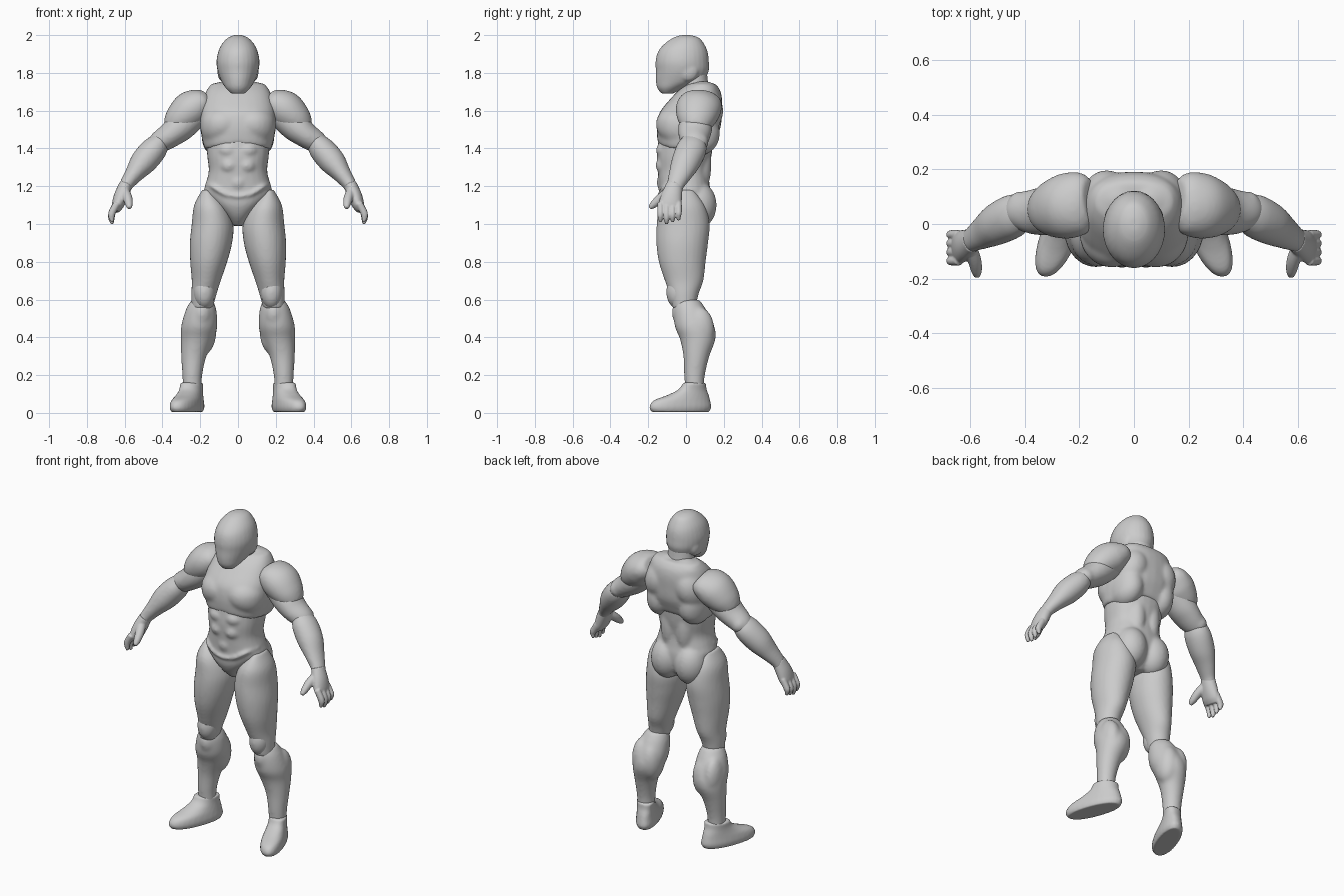
import bpy
import bmesh
import math
from mathutils import Vector, Matrix

default_cube = bpy.data.objects.get("Cube")
if default_cube:
    bpy.data.objects.remove(default_cube, do_unlink=True)

SIDES = 28

grey = bpy.data.materials.new("plain grey")
grey.use_nodes = True
grey.diffuse_color = (0.6, 0.6, 0.6, 1)
grey.node_tree.nodes["Principled BSDF"].inputs["Base Color"].default_value = grey.diffuse_color


def smooth_path(stations, steps=5):
    """Pass a smooth spline through tuples of any length."""
    points = [Vector(station) for station in stations]
    last = len(points) - 1
    path = []
    for i in range(last):
        before, start = points[max(i - 1, 0)], points[i]
        end, after = points[i + 1], points[min(i + 2, last)]
        for step in range(steps):
            t = step / steps
            leave, arrive = (end - before) / 2, (after - start) / 2
            bend = (end - start) * 3 - leave * 2 - arrive
            settle = (start - end) * 2 + leave + arrive
            path.append(start + leave * t + bend * t * t + settle * t ** 3)
    path.append(points[last])
    return path


def signed_power(value, power):
    return math.copysign(abs(value) ** power, value)


def loft(bm, stations, flat=True, box=1.0):
    """Skin rings given as x, y, z, half width, half depth."""
    path = smooth_path(stations)
    rings = []
    for i, station in enumerate(path):
        x, y, z, wide, deep = station
        across, along = Vector((1, 0, 0)), Vector((0, 1, 0))
        if not flat:
            ahead = path[min(i + 1, len(path) - 1)]
            behind = path[max(i - 1, 0)]
            tangent = Vector((ahead - behind)[:3]).normalized()
            along = (along - tangent * along.dot(tangent)).normalized()
            across = along.cross(tangent)
        ring = []
        for k in range(SIDES):
            angle = math.tau * k / SIDES
            u = signed_power(math.cos(angle), box) * wide
            v = signed_power(math.sin(angle), box) * deep
            ring.append(bm.verts.new(Vector((x, y, z)) + across * u + along * v))
        rings.append(ring)
    for lower, upper in zip(rings, rings[1:]):
        for k in range(SIDES):
            n = (k + 1) % SIDES
            bm.faces.new((lower[k], lower[n], upper[n], upper[k]))
    bm.faces.new(rings[0])
    bm.faces.new(rings[-1])


def muscle(bm, centre, radii, pair=True, lean=0):
    """Ellipsoid, optionally leaning sideways and repeated on both sides."""
    for side in ((1, -1) if pair else (1,)):
        place = Matrix.Translation((centre[0] * side, centre[1], centre[2]))
        turn = Matrix.Rotation(math.radians(lean * side), 4, "Y")
        size = Matrix.Diagonal((*radii, 1))
        bmesh.ops.create_uvsphere(bm, u_segments=24, v_segments=16, radius=1,
                                  matrix=place @ turn @ size)


def finish(name, bm, voxel=0.009, mirror=False, relax=6):
    """Fuse the volumes into one smooth skin."""
    bmesh.ops.recalc_face_normals(bm, faces=bm.faces)
    mesh = bpy.data.meshes.new(name)
    bm.to_mesh(mesh)
    bm.free()
    mesh.materials.append(grey)
    part = bpy.data.objects.new(name, mesh)
    bpy.context.collection.objects.link(part)
    fuse = part.modifiers.new("fuse", "REMESH")
    fuse.mode = "VOXEL"
    fuse.voxel_size = voxel
    fuse.use_smooth_shade = True
    soften = part.modifiers.new("soften", "SMOOTH")
    soften.factor = 0.5
    soften.iterations = relax
    if mirror:
        part.modifiers.new("other side", "MIRROR")
    for polygon in mesh.polygons:
        polygon.use_smooth = True


# Helmet tapering to the chin, with ear discs
bm = bmesh.new()
loft(bm, [(0, 0, 2, .02, .025), (0, 0, 1.985, .055, .07), (0, -.01, 1.95, .087, .108),
          (0, -.017, 1.91, .105, .132), (0, -.02, 1.86, .114, .141), (0, -.02, 1.81, .108, .14),
          (0, -.035, 1.76, .09, .125), (0, -.08, 1.72, .065, .072), (0, -.1, 1.69, .035, .03)])
muscle(bm, (.083, .01, 1.81), (.026, .055, .055))
finish("helmet", bm, voxel=0.007, relax=5)

# Chin guard
bm = bmesh.new()
muscle(bm, (0, -.08, 1.755), (.068, .08, .06), pair=False)
finish("chin_guard", bm, voxel=0.007)

# Neck
bm = bmesh.new()
loft(bm, [(0, .06, 1.66, .1, .08), (0, .05, 1.73, .08, .07), (0, .04, 1.82, .075, .07)])
finish("neck", bm)

# Chest with broad pectorals, shoulder blades, lats and trapezius, arched below
bm = bmesh.new()
loft(bm, [(0, 0, 1.425, .172, .148), (0, .005, 1.46, .185, .158), (0, .015, 1.52, .2, .17),
          (0, .025, 1.59, .2, .165), (0, .053, 1.66, .185, .138), (0, .072, 1.71, .165, .108),
          (0, .085, 1.745, .138, .068)], box=.85)
muscle(bm, (.08, -.035, 1.53), (.12, .125, .1))
muscle(bm, (.1, .07, 1.6), (.1, .128, .13), lean=-15)
muscle(bm, (.11, .06, 1.49), (.083, .12, .12), lean=12)
muscle(bm, (.08, .09, 1.71), (.085, .075, .045), lean=10)
for vert in bm.verts:
    fade = min(1, max(0, (1.55 - vert.co.z) / .1))
    vert.co.z -= 1.1 * fade * vert.co.x ** 2
finish("chest", bm, relax=12)

# Abdomen and pelvis with stomach blocks, back muscles, buttocks and belt ridge
bm = bmesh.new()
loft(bm, [(0, 0, .99, .03, .06), (0, 0, 1.04, .07, .11), (0, -.005, 1.1, .13, .135),
          (0, -.005, 1.16, .18, .138), (0, -.01, 1.21, .172, .135), (0, -.015, 1.28, .155, .135),
          (0, -.01, 1.36, .163, .145), (0, 0, 1.45, .17, .145)], box=.88)
muscle(bm, (.05, -.06, 1.39), (.075, .1, .06))
muscle(bm, (.045, -.06, 1.31), (.07, .102, .065))
muscle(bm, (0, -.06, 1.22), (.08, .095, .08), pair=False)
muscle(bm, (.05, .05, 1.32), (.065, .085, .19))
muscle(bm, (.08, .062, 1.1), (.095, .1, .125))
for side in (1, -1):
    loft(bm, [(side * .165, -.03, 1.21, .012, .012), (side * .13, -.11, 1.195, .012, .014),
              (side * .07, -.135, 1.16, .012, .014), (0, -.14, 1.145, .012, .014)], flat=False)
finish("abdomen_and_pelvis", bm, voxel=0.008, relax=10)

# Thighs
bm = bmesh.new()
loft(bm, [(.165, -.02, 1.18, .025, .06), (.147, -.02, 1.1, .085, .12), (.135, -.015, 1, .11, .14),
          (.143, -.02, .9, .112, .137), (.155, -.02, .8, .098, .124), (.168, -.01, .7, .077, .102),
          (.18, -.01, .63, .067, .077), (.19, -.01, .55, .055, .06)])
finish("thighs", bm, mirror=True)

# Kneecaps
bm = bmesh.new()
muscle(bm, (.178, -.04, .64), (.058, .065, .09))
finish("kneecaps", bm, voxel=0.008)

# Shins with calves and a guard below the knee
bm = bmesh.new()
loft(bm, [(.19, .01, .6, .055, .06), (.195, .02, .55, .08, .085), (.205, .045, .46, .096, .105),
          (.215, .062, .39, .088, .094), (.234, .055, .3, .067, .069),
          (.242, .045, .2, .053, .055), (.242, .045, .12, .05, .05)])
muscle(bm, (.19, -.01, .53), (.055, .065, .08))
muscle(bm, (.18, .072, .43), (.065, .078, .12))
muscle(bm, (.245, .072, .44), (.054, .078, .12))
finish("shins", bm, mirror=True, relax=12)

# Boots, skewed so that the toes point outward
bm = bmesh.new()
loft(bm, [(.245, -.03, .005, .064, .152), (.245, -.03, .03, .071, .164), (.245, -.022, .065, .067, .15),
          (.245, .012, .095, .06, .108), (.245, .035, .125, .056, .074),
          (.245, .045, .16, .057, .06)], box=.9)
for vert in bm.verts:
    vert.co.x -= .33 * (vert.co.y - .045)
finish("boots", bm, voxel=0.007, mirror=True, relax=3)

# Shoulder caps
bm = bmesh.new()
loft(bm, [(.16, .085, 1.665, .05, .08), (.19, .08, 1.645, .078, .112), (.25, .065, 1.605, .1, .12),
          (.31, .055, 1.55, .084, .1), (.35, .05, 1.5, .055, .065)], flat=False)
finish("shoulder_caps", bm, mirror=True, relax=8)

# Upper arms
bm = bmesh.new()
loft(bm, [(.2, .06, 1.6, .07, .08), (.3, .05, 1.52, .08, .09), (.36, .045, 1.47, .068, .085),
          (.42, .045, 1.43, .058, .068), (.45, .04, 1.4, .04, .05)], flat=False)
muscle(bm, (.415, .07, 1.435), (.05, .05, .05), pair=False)
finish("upper_arms", bm, mirror=True, relax=10)

# Forearms
bm = bmesh.new()
loft(bm, [(.4, .04, 1.45, .045, .06), (.44, .03, 1.4, .068, .08), (.5, 0, 1.33, .07, .077),
          (.55, -.03, 1.265, .05, .062), (.59, -.055, 1.21, .037, .047),
          (.605, -.065, 1.18, .033, .045)], flat=False)
finish("forearms", bm, mirror=True)

# Hands with four fingers and a thumb
bm = bmesh.new()
loft(bm, [(.593, -.06, 1.21, .035, .043), (.618, -.075, 1.15, .038, .055),
          (.637, -.085, 1.1, .032, .06), (.65, -.09, 1.07, .02, .052)], flat=False)
for finger in range(4):
    y = -.135 + .032 * finger
    reach = .01 * abs(finger - 1)
    loft(bm, [(.64, y, 1.11, .019, .017), (.665, y, 1.065, .019, .017),
              (.67, y, 1.03 + reach, .017, .015), (.665, y, 1 + reach, .008, .008)], flat=False)
loft(bm, [(.605, -.08, 1.18, .026, .026), (.585, -.13, 1.14, .025, .025),
          (.577, -.17, 1.105, .02, .02), (.575, -.192, 1.085, .011, .011)], flat=False)
finish("hands", bm, voxel=0.005, mirror=True, relax=2)
